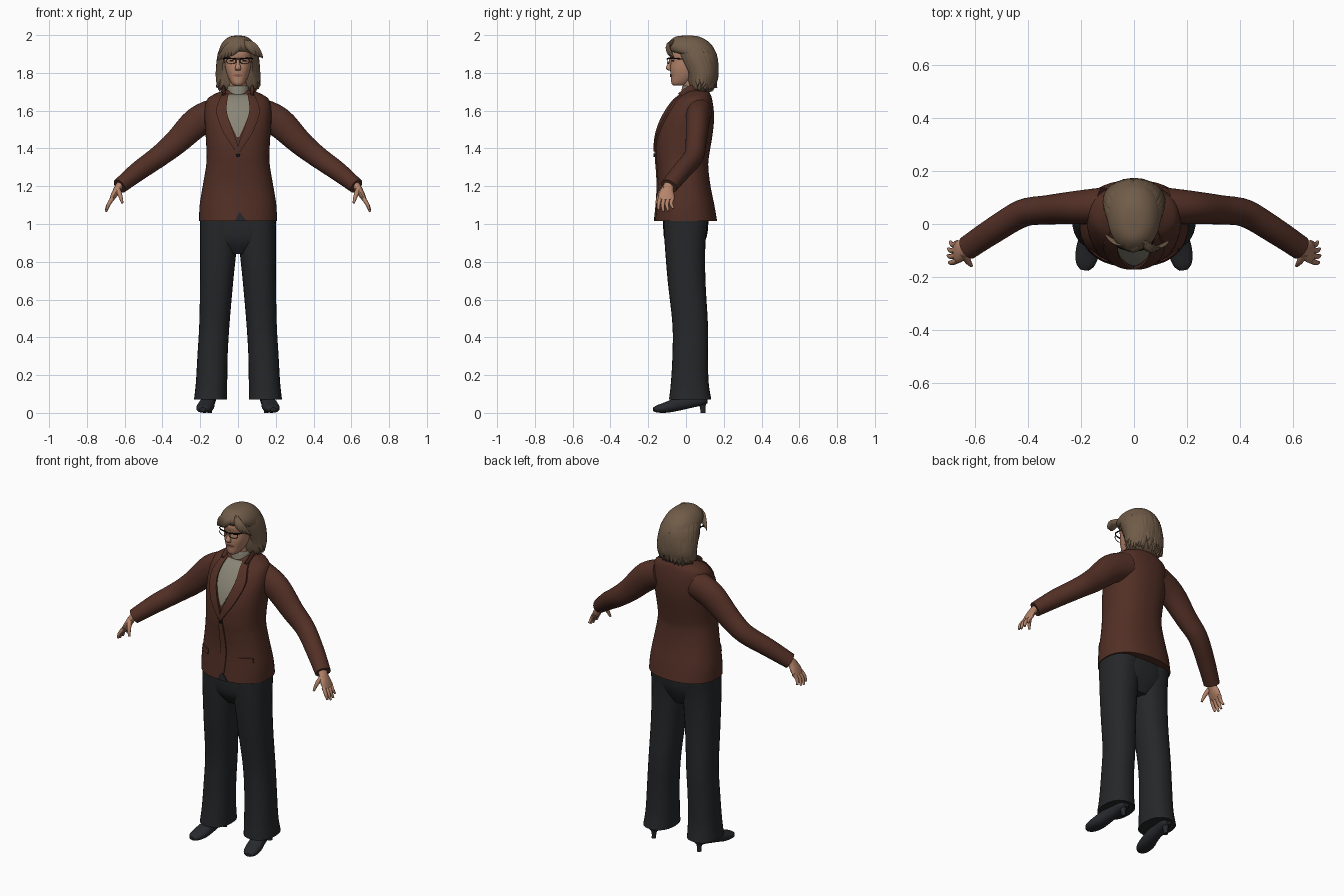
import bpy, bmesh, math, random
from mathutils import Vector
from mathutils.bvhtree import BVHTree

if "Cube" in bpy.data.objects:
    bpy.data.objects.remove(bpy.data.objects["Cube"])
random.seed(4)
parts = []


def material(name, r, g, b):
    m = bpy.data.materials.new(name)
    m.use_nodes = True
    m.diffuse_color = (r, g, b, 1)
    bsdf = m.node_tree.nodes["Principled BSDF"]
    bsdf.inputs["Base Color"].default_value = (r, g, b, 1)
    bsdf.inputs["Roughness"].default_value = 0.8
    return m


brown = material("brown wool", .085, .029, .019)
charcoal = material("charcoal cloth", .019, .020, .022)
leather = material("dark shoe leather", .021, .022, .026)
knit = material("grey knit", .25, .235, .18)
skin = material("skin", .46, .23, .145)
lip = material("lips", .30, .11, .08)
hair_col = material("ash brown hair", .165, .108, .067)
black = material("black frame", .006, .006, .006)


def finish(name, bm, mat):
    bmesh.ops.recalc_face_normals(bm, faces=bm.faces)
    mesh = bpy.data.meshes.new(name)
    bm.to_mesh(mesh)
    bm.free()
    mesh.materials.append(mat)
    ob = bpy.data.objects.new(name, mesh)
    bpy.context.collection.objects.link(ob)
    parts.append(ob)
    return ob


def smooth_keys(keys, steps):
    """Catmull-Rom resampling of profile keys."""
    out = []
    for i in range(len(keys) - 1):
        k = [keys[max(0, min(len(keys) - 1, i + d))] for d in (-1, 0, 1, 2)]
        for s in range(steps):
            t = s / steps
            out.append([b + .5 * t * (c - a + t * (2*a - 5*b + 4*c - d + t * (3*(b - c) + d - a)))
                        for a, b, c, d in zip(*k)])
    return out + [list(keys[-1])]


def loft(name, keys, mat, ref=None, sides=28, power=2.0, steps=4):
    """Keys are x, y, z, half width, half depth; ref sets the depth direction."""
    keys = smooth_keys(keys, steps)
    pts = [Vector(k[:3]) for k in keys]
    bm = bmesh.new()
    rings = []
    for i, k in enumerate(keys):
        u, v = Vector((1, 0, 0)), Vector((0, 1, 0))
        if ref:
            t = (pts[min(i + 1, len(pts) - 1)] - pts[max(i - 1, 0)]).normalized()
            v = Vector(ref)
            v = (v - t * v.dot(t)).normalized()
            u = t.cross(v)
        ring = []
        for j in range(sides):
            c, s = math.cos(math.tau * j / sides), math.sin(math.tau * j / sides)
            c = math.copysign(abs(c) ** (2 / power), c)
            s = math.copysign(abs(s) ** (2 / power), s)
            ring.append(bm.verts.new(pts[i] + u * c * max(k[3], .001) + v * s * max(k[4], .001)))
        rings.append(ring)
    for a, b in zip(rings, rings[1:]):
        for j in range(sides):
            n = (j + 1) % sides
            bm.faces.new((a[j], a[n], b[n], b[j]))
    bm.faces.new(rings[0])
    bm.faces.new(rings[-1])
    return finish(name, bm, mat)


def body(keys):
    """Turns z, half width, front y, back y into loft keys."""
    return [(0, (f + b) / 2, z, w, (b - f) / 2) for z, w, f, b in keys]


def drape(name, target, rows, mat, thick, cols=6):
    """Cloth plate on the front of a part; rows are z, left x, right x."""
    tree = BVHTree.FromObject(target, bpy.context.evaluated_depsgraph_get())
    bm = bmesh.new()
    grid, y = [], -.1
    for z, x0, x1 in smooth_keys(rows, 5):
        line = []
        for c in range(cols + 1):
            x = x0 + (x1 - x0) * c / cols
            hit = tree.ray_cast(Vector((x, -1, z)), Vector((0, 1, 0)))[0]
            y = hit.y if hit else y
            line.append((x, y, z))
        grid.append(line)
    top = [[bm.verts.new((x, y - thick, z)) for x, y, z in r] for r in grid]
    low = [[bm.verts.new((x, y + .004, z)) for x, y, z in r] for r in grid]
    for g in (top, low):
        for a, b in zip(g, g[1:]):
            for c in range(cols):
                bm.faces.new((a[c], a[c + 1], b[c + 1], b[c]))
    rim = lambda g: g[0] + [r[-1] for r in g[1:-1]] + g[-1][::-1] + [r[0] for r in g[-2:0:-1]]
    a, b = rim(top), rim(low)
    for i in range(len(a)):
        bm.faces.new((a[i - 1], a[i], b[i], b[i - 1]))
    return finish(name, bm, mat)


def flip(keys, s):
    return [(k[0] * s,) + tuple(k[1:]) for k in keys]


# Jacket body
jacket = loft("jacket_body", body([
    (1.015, .206, -.163, .165), (1.1, .203, -.156, .15), (1.2, .187, -.15, .13),
    (1.3, .17, -.155, .118), (1.36, .166, -.16, .122), (1.45, .17, -.157, .137),
    (1.53, .176, -.138, .147), (1.6, .177, -.105, .147), (1.66, .163, -.06, .138),
    (1.69, .12, -.02, .128), (1.71, .07, .0, .11)]), brown, sides=48, power=2.3)

# Shirt front, turtleneck and neck
drape("shirt_front", jacket, [(1.685, -.055, .055), (1.6, -.062, .062), (1.54, -.042, .042),
                              (1.46, -.006, .006)], knit, .003, 10)
loft("turtleneck", [(0, .035, 1.62, .075, .075), (0, .037, 1.68, .062, .064),
                    (0, .035, 1.725, .055, .056), (0, .035, 1.73, .048, .05)], knit)
loft("neck", [(0, .035, 1.7, .047, .05), (0, .03, 1.8, .046, .05)], skin)

# Jacket front edge, hem opening and button
drape("front_overlap", jacket, [(1.4, -.02, .005), (1.2, -.01, .028), (1.06, -.02, .02)], brown, .006)
drape("hem_opening", jacket, [(1.06, .005, .012), (1.017, -.015, .045)], charcoal, .007)
loft("button", [(0, -.155, 1.365, .011, .011), (0, -.172, 1.365, .009, .009)], black, (0, 0, 1), 12)

# Trouser seat
loft("trouser_seat", body([(.84, .06, -.07, .07), (.9, .17, -.108, .098), (.96, .198, -.12, .115),
                           (1.06, .195, -.12, .12)]), charcoal, power=2.4)

for side, s in (("left", 1), ("right", -1)):
    # Sleeve, lapel, pocket flap and collar
    loft(side + "_sleeve", flip([
        (.11, .068, 1.59, .08, .07), (.215, .062, 1.54, .08, .063), (.328, .053, 1.432, .066, .055),
        (.42, .04, 1.357, .057, .052), (.53, -.025, 1.278, .051, .049), (.627, -.09, 1.2, .041, .046)], s),
        brown, (0, 1, 0))
    drape(side + "_lapel", jacket, [(z, a * s, b * s) for z, a, b in (
        (1.69, .05, .085), (1.6, .06, .115), (1.5, .03, .085), (1.44, .008, .05), (1.385, -.005, .012))],
        brown, .012)
    drape(side + "_pocket_flap", jacket, [(1.165, .1 * s, .165 * s), (1.135, .1 * s, .17 * s)], brown, .006)
    loft(side + "_collar", flip([
        (.072, -.03, 1.675, .02, .01), (.076, .015, 1.705, .024, .01), (.066, .07, 1.72, .024, .01),
        (.03, .1, 1.722, .024, .01), (0, .105, 1.722, .024, .01)], s), brown, (1 * s, .5, 0), 12)

    # Trouser leg
    loft(side + "_trouser_leg", flip([
        (.145, .022, .07, .088, .112), (.14, .02, .16, .083, .1), (.135, .022, .3, .08, .094),
        (.125, .022, .47, .08, .094), (.113, .003, .7, .088, .1), (.103, -.005, .9, .098, .108),
        (.1, .0, 1.05, .1, .12)], s), charcoal, power=2.3)

    # Shoe with slim heel
    loft(side + "_shoe", flip([
        (.187, -.173, .018, .016, .01), (.183, -.15, .021, .036, .02), (.174, -.1, .03, .045, .029),
        (.163, -.04, .048, .04, .036), (.155, .03, .065, .034, .037), (.15, .085, .073, .033, .033),
        (.15, .112, .075, .02, .024)], s), leather, (0, 0, 1), 20, 2.3)
    loft(side + "_heel", flip([(.15, .09, 0, .012, .013), (.15, .088, .03, .013, .015),
                               (.15, .083, .07, .028, .028)], s), leather, sides=16)

    # Hand
    loft(side + "_palm", flip([
        (.61, -.08, 1.225, .022, .028), (.635, -.096, 1.19, .02, .03), (.655, -.103, 1.155, .017, .042),
        (.672, -.105, 1.125, .011, .04)], s), skin, (0, 1, 0), 16)
    for i, f in enumerate(("index", "middle", "ring", "little")):
        y, reach = -.137 + i * .022, (.92, 1.05, 1, .8)[i]
        loft(f"{side}_{f}_finger", flip([
            (.664, y, 1.137, .011, .011), (.664 + .022 * reach, y - .008, 1.137 - .035 * reach, .01, .01),
            (.664 + .034 * reach, y - .008 + .004 * i, 1.137 - .068 * reach, .006, .006)], s),
            skin, (0, 1, 0), 10)
    loft(side + "_thumb", flip([(.64, -.11, 1.19, .015, .016), (.625, -.14, 1.155, .012, .012),
                                (.612, -.157, 1.11, .006, .006)], s), skin, (0, 1, 0), 10)

# Head
head = loft("head", body([
    (1.733, .022, -.068, .0), (1.745, .036, -.077, .02), (1.78, .054, -.08, .06), (1.82, .066, -.084, .08),
    (1.865, .071, -.08, .09), (1.91, .071, -.087, .09), (1.96, .05, -.06, .07)]), skin, power=2.2)
loft("nose", [(0, -.078, 1.878, .008, .008), (0, -.087, 1.85, .01, .01), (0, -.093, 1.825, .016, .014),
              (0, -.082, 1.812, .012, .01)], skin, sides=14)
drape("mouth", head, [(1.793, -.01, .01), (1.787, -.026, .026), (1.779, -.01, .01)], lip, .004)

# Glasses
loft("brow_bar", [(-.076, -.05, 1.876, .003, .003), (-.06, -.086, 1.878, .004, .003),
                  (0, -.1, 1.874, .003, .003), (.06, -.086, 1.878, .004, .003),
                  (.076, -.05, 1.876, .003, .003)], black, (0, 1, 0), 8)
for side, s in (("left", 1), ("right", -1)):
    bpy.ops.mesh.primitive_torus_add(location=(.035 * s, -.094, 1.863), major_radius=.026, minor_radius=.0022,
                                     major_segments=24, minor_segments=6,
                                     rotation=(math.pi / 2, 0, .22 * s))
    rim = bpy.context.object
    rim.name = side + "_glasses_rim"
    rim.scale.y = .6
    rim.data.materials.append(black)
    parts.append(rim)
    drape(side + "_eye", head, [(1.868, .025 * s, .043 * s), (1.859, .023 * s, .045 * s)], black, .002)
    loft(side + "_glasses_arm", flip([(.072, -.062, 1.876, .003, .003), (.076, .02, 1.872, .003, .003)], s),
         black, (0, 0, 1), 8)

# Hair mass behind and above the face
hair_keys = body([
    (1.695, .07, .045, .115), (1.72, .1, .02, .145), (1.77, .113, .006, .165), (1.85, .108, -.005, .168),
    (1.89, .105, -.035, .163), (1.915, .101, -.086, .155), (1.945, .092, -.1, .138),
    (1.975, .07, -.08, .105), (1.993, .04, -.05, .065), (1.998, .005, .0, .02)])
loft("hair_mass", hair_keys, hair_col, power=2.15, sides=36)


def hair_at(z, ang, out):
    for a, b in zip(hair_keys, hair_keys[1:]):
        if z <= b[2]:
            break
    t = max(0, (z - a[2]) / (b[2] - a[2]))
    _, y, _, w, d = [p + (q - p) * t for p, q in zip(a, b)]
    return ((w + out) * math.cos(ang), y + (d + out) * math.sin(ang), z)


# Loose locks round the sides and back
for i in range(34):
    ang = math.radians(-35 + 250 * i / 33 + random.uniform(-3, 3))
    tip = random.uniform(1.7, 1.735)
    keys = []
    for z, w, out in ((1.965, .006, -.006), (1.9, .018, -.002), (1.8, .02, .001),
                      (tip + .03, .014, .002), (tip, .001, random.uniform(.004, .016))):
        keys.append(hair_at(z, ang + random.uniform(-.05, .05), out) + (w, .006))
    loft(f"hair_lock_{i + 1}", keys, hair_col, (math.cos(ang), math.sin(ang), 0), 8, steps=3)

# Fringe swept to both sides of the parting
for i in range(8):
    s, k = (-1, i) if i < 5 else (1, i - 5)
    px = .03
    loft(f"fringe_lock_{i + 1}", [
        (px, -.06, 1.972, .008, .008), (px + s * (.025 + .012 * k), -.097 + .004 * k, 1.945, .018, .008),
        (px + s * (.05 + .016 * k), -.096 + .009 * k, 1.912 - .004 * k, .014, .007),
        (px + s * (.065 + .019 * k), -.085 + .012 * k, 1.888 - .006 * k, .001, .002)],
        hair_col, (0, 1, 0), 8, steps=3)

# Smooth shading with sharp edges kept
bpy.ops.object.select_all(action='DESELECT')
for ob in parts:
    ob.select_set(True)
bpy.context.view_layer.objects.active = parts[0]
bpy.ops.object.shade_smooth_by_angle(angle=math.radians(40))
